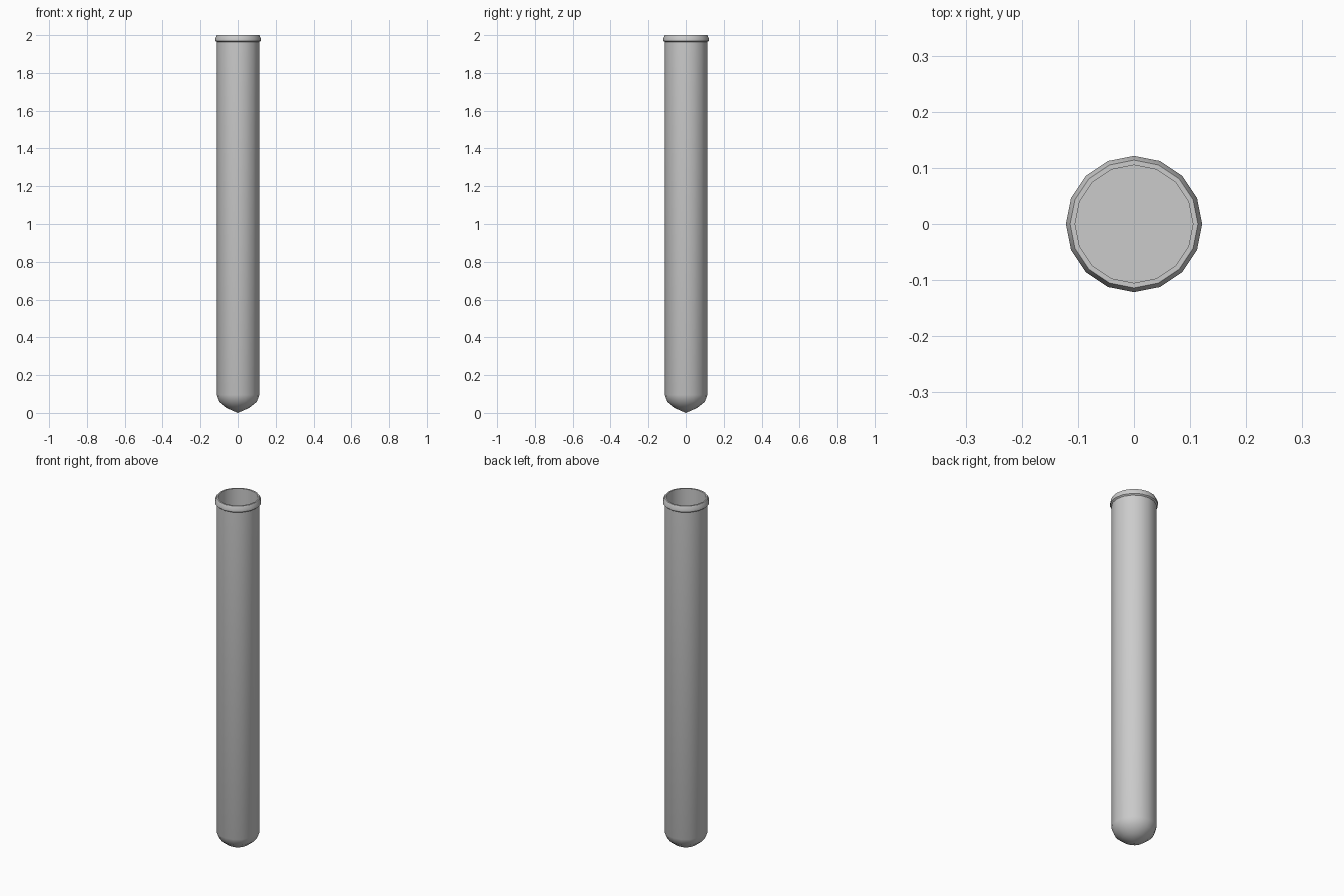
import bpy, bmesh, math

if "Cube" in bpy.data.objects:
    bpy.data.objects.remove(bpy.data.objects["Cube"])

SIDES = 16

def lathe(name, profile):
    """Revolve an (r, z) profile about the z axis; zero radius gives a pole."""
    bm = bmesh.new()
    rings = []
    for r, z in profile:
        if r == 0:
            rings.append([bm.verts.new((0, 0, z))] * SIDES)
        else:
            rings.append([bm.verts.new((r * math.cos(2 * math.pi * i / SIDES),
                                        r * math.sin(2 * math.pi * i / SIDES), z))
                          for i in range(SIDES)])
    for a, b in zip(rings, rings[1:]):
        for i in range(SIDES):
            j = (i + 1) % SIDES
            bm.faces.new(list(dict.fromkeys((a[i], a[j], b[j], b[i]))))
    bmesh.ops.recalc_face_normals(bm, faces=bm.faces)
    mesh = bpy.data.meshes.new(name)
    bm.to_mesh(mesh)
    bm.free()
    obj = bpy.data.objects.new(name, mesh)
    bpy.context.collection.objects.link(obj)
    bpy.context.view_layer.objects.active = obj
    obj.select_set(True)
    bpy.ops.object.shade_smooth_by_angle(angle=math.radians(40))
    return obj

# Tube: rounded bottom, straight wall, flared lip, hollow inside with a flat floor
lathe("test_tube", [
    (0, 0.0), (0.06, 0.026), (0.10, 0.058), (0.114, 0.095),   # bottom
    (0.114, 1.964),                                           # outer wall
    (0.1215, 1.97), (0.1215, 1.982), (0.114, 2.0),            # lip
    (0.105, 2.0), (0.105, 0.095), (0, 0.095),                 # inside
])
